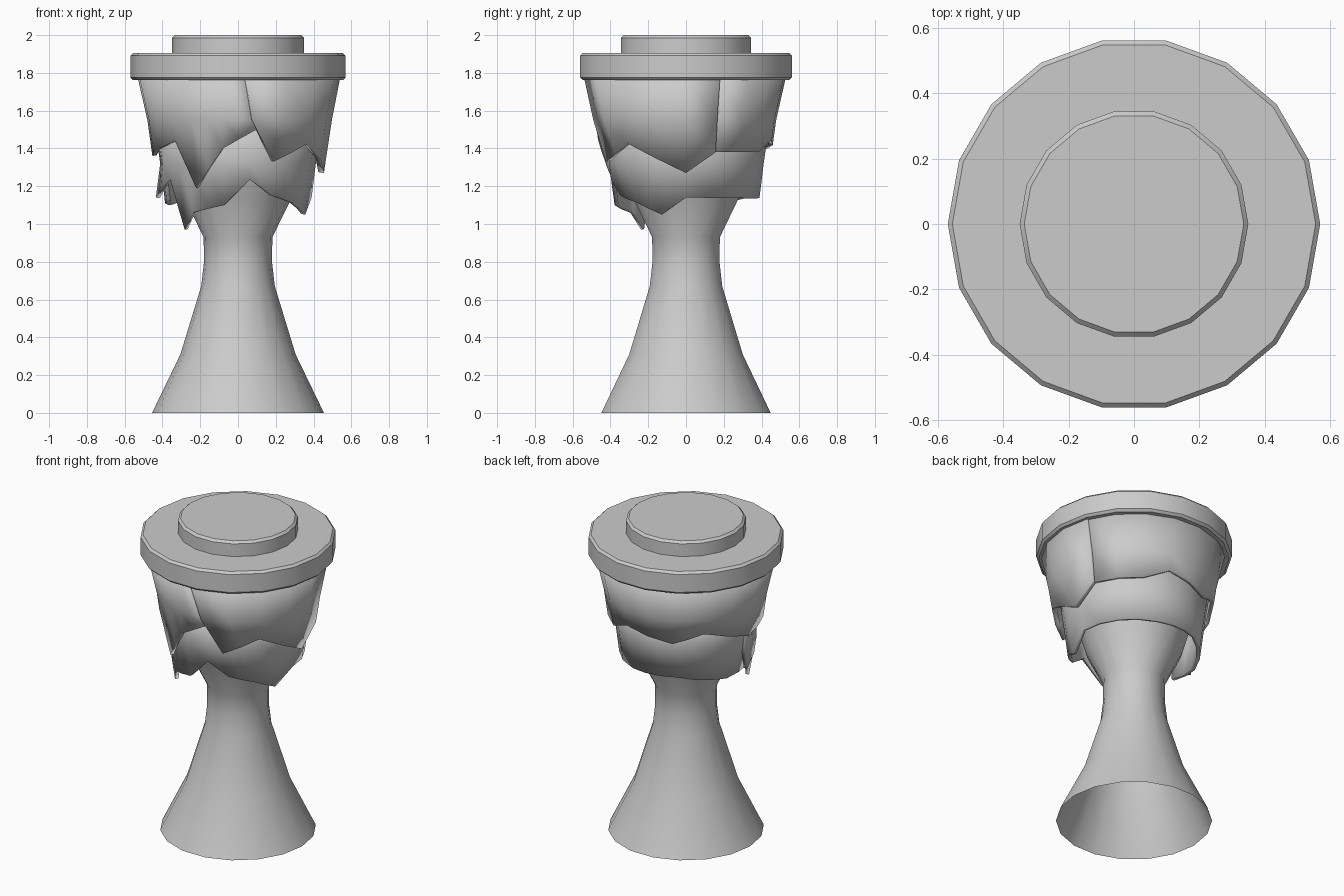
import bpy, math

if "Cube" in bpy.data.objects:
    bpy.data.objects.remove(bpy.data.objects["Cube"])

SIDES = 18


def finish(name, verts, faces):
    mesh = bpy.data.meshes.new(name)
    mesh.from_pydata(verts, [], faces)
    obj = bpy.data.objects.new(name, mesh)
    bpy.context.collection.objects.link(obj)
    bpy.ops.object.select_all(action='DESELECT')
    obj.select_set(True)
    bpy.context.view_layer.objects.active = obj
    bpy.ops.object.shade_smooth_by_angle(angle=math.radians(30))
    return obj


def polar(r, deg, z):
    a = math.radians(deg)
    return (r * math.cos(a), r * math.sin(a), z)


def lathe(name, profile, capped=True):
    """Revolve (radius, z) points, listed bottom to top."""
    verts = [polar(r, 360 * i / SIDES, z) for r, z in profile for i in range(SIDES)]
    faces = []
    for k in range(len(profile) - 1):
        for i in range(SIDES):
            j = (i + 1) % SIDES
            faces.append((k * SIDES + i, k * SIDES + j, (k + 1) * SIDES + j, (k + 1) * SIDES + i))
    if capped:
        faces.append(tuple(reversed(range(SIDES))))
        faces.append(tuple(range(len(verts) - SIDES, len(verts))))
    return finish(name, verts, faces)


def disc(name, r, z0, z1, b=0.014):
    return lathe(name, [(r - b, z0), (r, z0 + b), (r, z1 - b), (r - b, z1)])


def radius_at(profile, z):
    for (r0, z0), (r1, z1) in zip(profile, profile[1:]):
        if z >= z1:
            break
    return r0 + (r1 - r0) * (z - z0) / (z1 - z0)


def cloth(name, hem, profile, thickness=0.022):
    """Jagged wrap. hem: (top angle, middle angle, hem angle, hem z, flare)."""
    columns = []
    for a, b in zip(hem, hem[1:]):
        steps = max(1, math.ceil((b[2] - a[2]) / 20.5))
        for s in range(steps):
            t = s / steps
            columns.append([p + (q - p) * t for p, q in zip(a, b)])
    columns.append(hem[-1])
    top, mid = profile[0][1], profile[1][1]
    verts, faces = [], []
    for a0, a1, a2, z, flare in columns:
        for a, h, f in ((a0, top, 0), (a1, mid, 0), (a2, z, flare)):
            verts.append(polar(radius_at(profile, h) + f, a, h))
    for i in range(len(columns) - 1):
        for k in range(2):
            n = i * 3 + k
            faces.append((n, n + 1, n + 4, n + 3))
    obj = finish(name, verts, faces)
    solid = obj.modifiers.new("thickness", 'SOLIDIFY')
    solid.thickness = thickness
    solid.offset = -1
    return obj


def straight(points):
    return [(a, a, a, z, 0) for a, z in points]


# Flared hollow stem widening into the bowl
lathe("stem", [(0.455, 0), (0.305, 0.31), (0.195, 0.67), (0.18, 0.8), (0.182, 0.93),
               (0.285, 1.14), (0.36, 1.4), (0.47, 1.78)], capped=False)

# Stepped lid
disc("lid", 0.57, 1.762, 1.905)
disc("lid_cap", 0.35, 1.89, 2.0)

# Upper wrap: front-right panel and the longer panel round the back
cloth("upper_wrap_right",
      [(274, 279, 294, 1.33, 0)] + straight([(320, 1.425), (360, 1.27), (379.5, 1.38)]),
      [(0.54, 1.77), (0.497, 1.55), (0.455, 1.27)], 0.03)
cloth("upper_wrap_back",
      straight([(19.5, 1.38), (57, 1.38), (77, 1.445), (115, 1.39), (138, 1.455),
                (178, 1.36), (204, 1.40), (224, 1.44), (239, 1.19), (260, 1.40)])
      + [(274, 279, 282, 1.50, 0)],
      [(0.53, 1.77), (0.48, 1.55), (0.43, 1.19)])

# Lower wrap, overlapping itself on the left side
lower = straight([(220, 0.97), (231, 1.06), (259, 1.10), (279, 1.235), (297, 1.15),
                  (319, 1.11), (340, 1.05), (360, 1.14), (432, 1.135), (476, 1.145),
                  (523, 1.10), (553, 1.12)])
cloth("lower_wrap",
      [(180, 180, 180, 1.14, 0.045), (209, 209, 209, 1.24, 0.01)] + lower,
      [(0.44, 1.52), (0.412, 1.32), (0.375, 1.02)])
